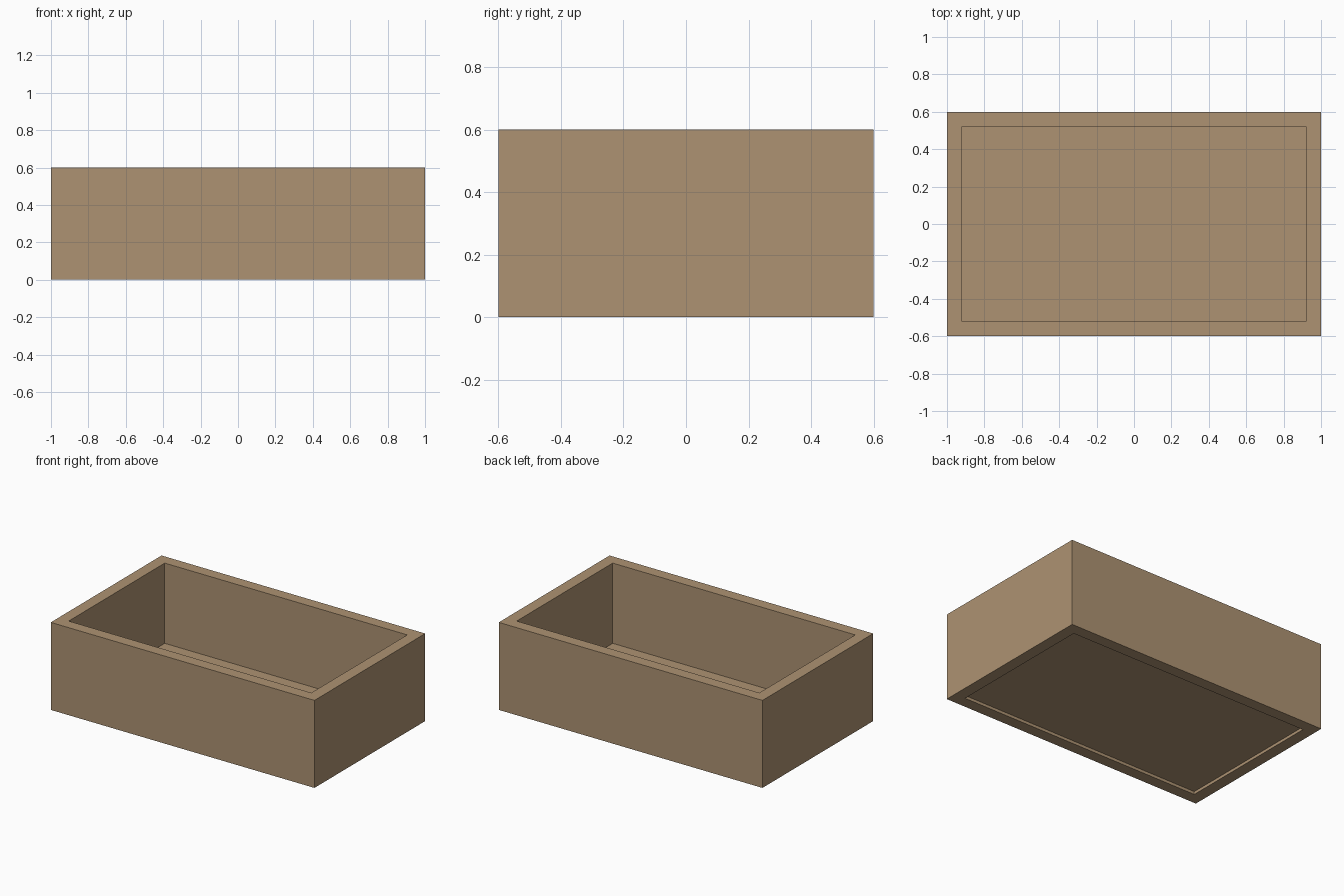
import bpy, bmesh

if "Cube" in bpy.data.objects:
    bpy.data.objects.remove(bpy.data.objects["Cube"])

L, W, H, T = 1.0, 0.6, 0.6, 0.08        # half length, half width, height, board thickness
TAILS = (0.125, 0.30, 0.475)            # tail centre heights
TIP, ROOT = 0.065, 0.048                # tail half heights at the tip and the root

wood = bpy.data.materials.new("wood")
wood.diffuse_color = (0.42, 0.29, 0.17, 1)
wood.use_nodes = True
wood.node_tree.nodes["Principled BSDF"].inputs["Base Color"].default_value = wood.diffuse_color


def prisms(name, profiles, y_ranges):
    """Extrude every x-z profile across every y range, in one object."""
    bm = bmesh.new()
    for prof in profiles:
        for y0, y1 in y_ranges:
            face = bm.faces.new([bm.verts.new((x, y0, z)) for x, z in prof])
            ext = bmesh.ops.extrude_face_region(bm, geom=[face])["geom"]
            bmesh.ops.translate(bm, vec=(0, y1 - y0, 0),
                                verts=[v for v in ext if isinstance(v, bmesh.types.BMVert)])
    bmesh.ops.recalc_face_normals(bm, faces=bm.faces)
    me = bpy.data.meshes.new(name)
    bm.to_mesh(me)
    bm.free()
    me.materials.append(wood)
    ob = bpy.data.objects.new(name, me)
    bpy.context.collection.objects.link(ob)
    return ob


def rect(x0, x1, z0, z1):
    return [(x0, z0), (x1, z0), (x1, z1), (x0, z1)]


# Front and back boards with flared tails at both ends
right = [(L - T, 0)]
for c in TAILS:
    right += [(L - T, c - ROOT), (L, c - TIP), (L, c + TIP), (L - T, c + ROOT)]
right.append((L - T, H))
outline = right + [(-x, z) for x, z in reversed(right)]
prisms("front_board", [outline], [(-W, -W + T)])
prisms("back_board", [outline], [(W - T, W)])

# End boards with sockets cut for the tails, leaving the pins
over = 0.02
step = (TIP - ROOT) / T * over
for name, s in (("left_board", -1), ("right_board", 1)):
    board = prisms(name, [rect(s * (L - T), s * L, 0, H)], [(-W, W)])
    a, b = s * (L - T - over), s * (L + over)
    sockets = [[(a, c - ROOT + step), (b, c - TIP - step),
                (b, c + TIP + step), (a, c + ROOT - step)] for c in TAILS]
    cutter = prisms("socket_cutter", sockets, [(-W - over, -W + T), (W - T, W + over)])
    cutter.hide_render = True
    mod = board.modifiers.new("sockets", "BOOLEAN")
    mod.operation, mod.solver, mod.object = "DIFFERENCE", "EXACT", cutter
    bpy.context.view_layer.objects.active = board
    bpy.ops.object.modifier_apply(modifier=mod.name)
    bpy.data.objects.remove(cutter)

# Bottom panel, let into the boards just above their lower edges
inset = 0.02
prisms("bottom_panel", [rect(-L + T - inset, L - T + inset, 0.02, 0.05)],
       [(-W + T - inset, W - T + inset)])
